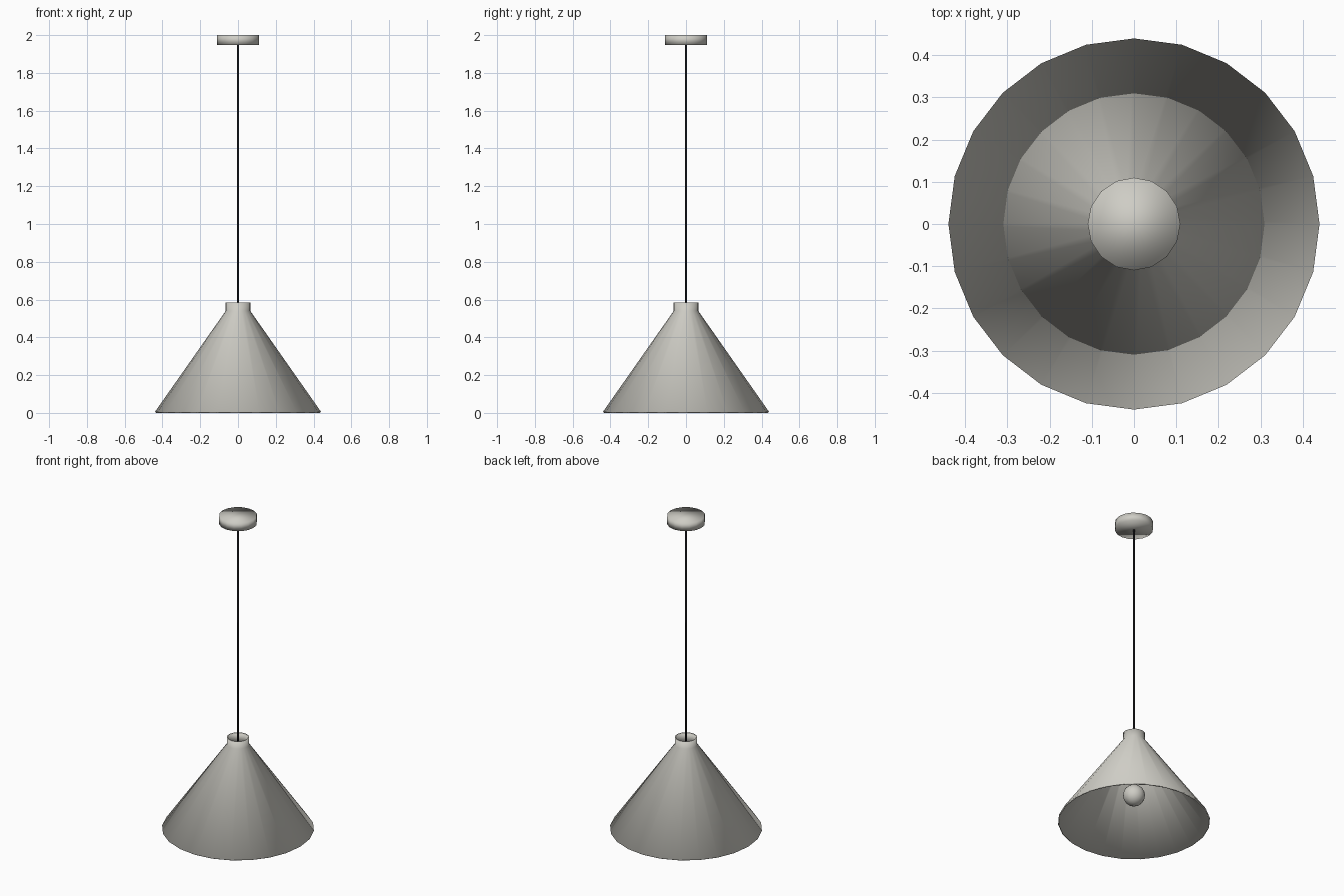
import bpy, bmesh, math

cube = bpy.data.objects.get("Cube")
if cube:
    bpy.data.objects.remove(cube, do_unlink=True)


def material(name, rgb, rough):
    m = bpy.data.materials.new(name)
    m.use_nodes = True
    m.diffuse_color = (*rgb, 1)
    bsdf = m.node_tree.nodes["Principled BSDF"]
    bsdf.inputs["Base Color"].default_value = (*rgb, 1)
    bsdf.inputs["Roughness"].default_value = rough
    return m


warm_grey = material("warm_grey", (0.62, 0.61, 0.56), 0.5)
black = material("black", (0.008, 0.008, 0.01), 0.6)


def finish(name, bm, mat):
    """Turn a bmesh into a fully smooth-shaded object."""
    for f in bm.faces:
        f.smooth = True
    mesh = bpy.data.meshes.new(name)
    bm.to_mesh(mesh)
    bm.free()
    mesh.materials.append(mat)
    obj = bpy.data.objects.new(name, mesh)
    bpy.context.collection.objects.link(obj)
    return obj


def lathe(name, profile, sides, mat, caps=False):
    """Revolve (radius, z) points, listed bottom to top, around z."""
    bm = bmesh.new()
    rings = []
    for r, z in profile:
        angles = [math.tau * i / sides for i in range(sides)]
        rings.append([bm.verts.new((r * math.cos(a), r * math.sin(a), z)) for a in angles])
    for low, high in zip(rings, rings[1:]):
        for i in range(sides):
            j = (i + 1) % sides
            bm.faces.new((low[i], low[j], high[j], high[i]))
    if caps:
        bm.faces.new(rings[0][::-1])
        bm.faces.new(rings[-1])
    return finish(name, bm, mat)


# Conical shade with an open neck, thickened inwards
shade = lathe("shade", [(0.44, 0.005), (0.065, 0.54), (0.065, 0.585)], 24, warm_grey)
shell = shade.modifiers.new("shell", "SOLIDIFY")
shell.thickness = 0.008
shell.offset = -1

# Ceiling canopy
lathe("canopy", [(0.11, 1.948), (0.11, 2.0)], 16, warm_grey, caps=True)

# Cord from the canopy down to the bulb
lathe("cord", [(0.006, 0.22), (0.006, 1.96)], 8, black, caps=True)

# Round bulb inside the shade
bm = bmesh.new()
bmesh.ops.create_uvsphere(bm, u_segments=16, v_segments=10, radius=0.064)
bulb = finish("bulb", bm, warm_grey)
bulb.location.z = 0.177
